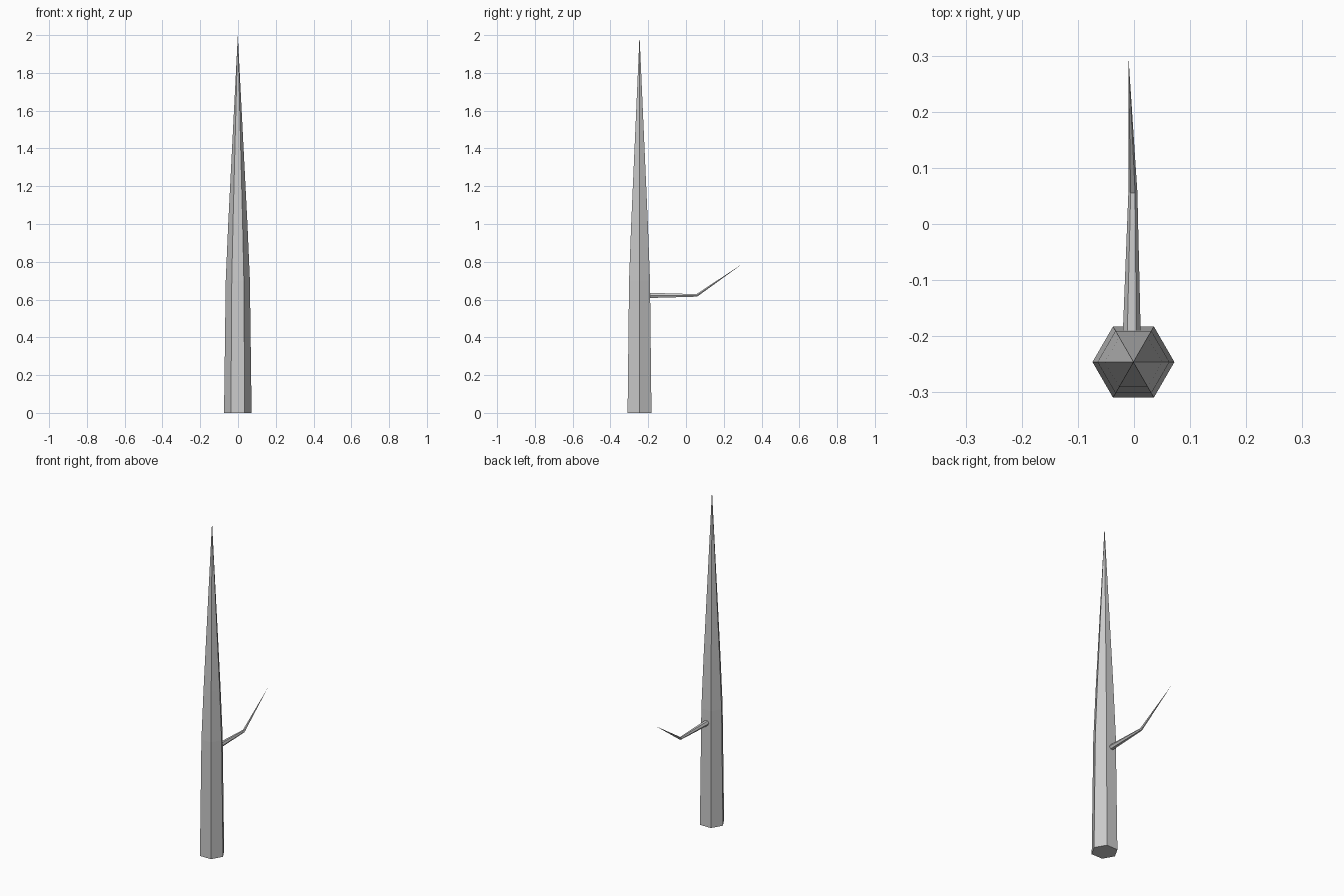
import bpy, bmesh, math
from mathutils import Vector

if "Cube" in bpy.data.objects:
    bpy.data.objects.remove(bpy.data.objects["Cube"])


def tapered_limb(name, rings, tip, side, sides=6):
    """Low-poly limb: rings are (centre, axis, radius), closing to a point at tip."""
    bm = bmesh.new()
    loops = []
    for centre, axis, radius in rings:
        u = Vector(side)
        v = Vector(axis).normalized().cross(u)
        loops.append([bm.verts.new(Vector(centre) + radius * (
            math.cos(2 * math.pi * i / sides) * u + math.sin(2 * math.pi * i / sides) * v))
            for i in range(sides)])
    bm.faces.new(loops[0][::-1])
    for a, b in zip(loops, loops[1:]):
        for i in range(sides):
            j = (i + 1) % sides
            bm.faces.new((a[i], a[j], b[j], b[i]))
    end = bm.verts.new(tip)
    for i in range(sides):
        bm.faces.new((loops[-1][i], loops[-1][(i + 1) % sides], end))
    bmesh.ops.recalc_face_normals(bm, faces=bm.faces)
    mesh = bpy.data.meshes.new(name)
    bm.to_mesh(mesh)
    bm.free()
    obj = bpy.data.objects.new(name, mesh)
    bpy.context.collection.objects.link(obj)
    return obj


# Trunk: hexagonal, slight taper then a long spike
cx, cy = -0.001, -0.246
tapered_limb("trunk",
             [((cx, cy, z), (0, 0, 1), r) for z, r in ((0, 0.073), (0.7, 0.064), (1.0, 0.051))],
             (cx, cy, 2.0), (1, 0, 0))

# Branch: runs out towards the back, then kinks upward to a point
tapered_limb("branch",
             [((-0.004, -0.197, 0.622), (0, 1, 0), 0.016),
              ((-0.002, 0.057, 0.622), (0, 0.95, 0.3), 0.008)],
             (-0.01, 0.30, 0.79), (1, 0, 0))
